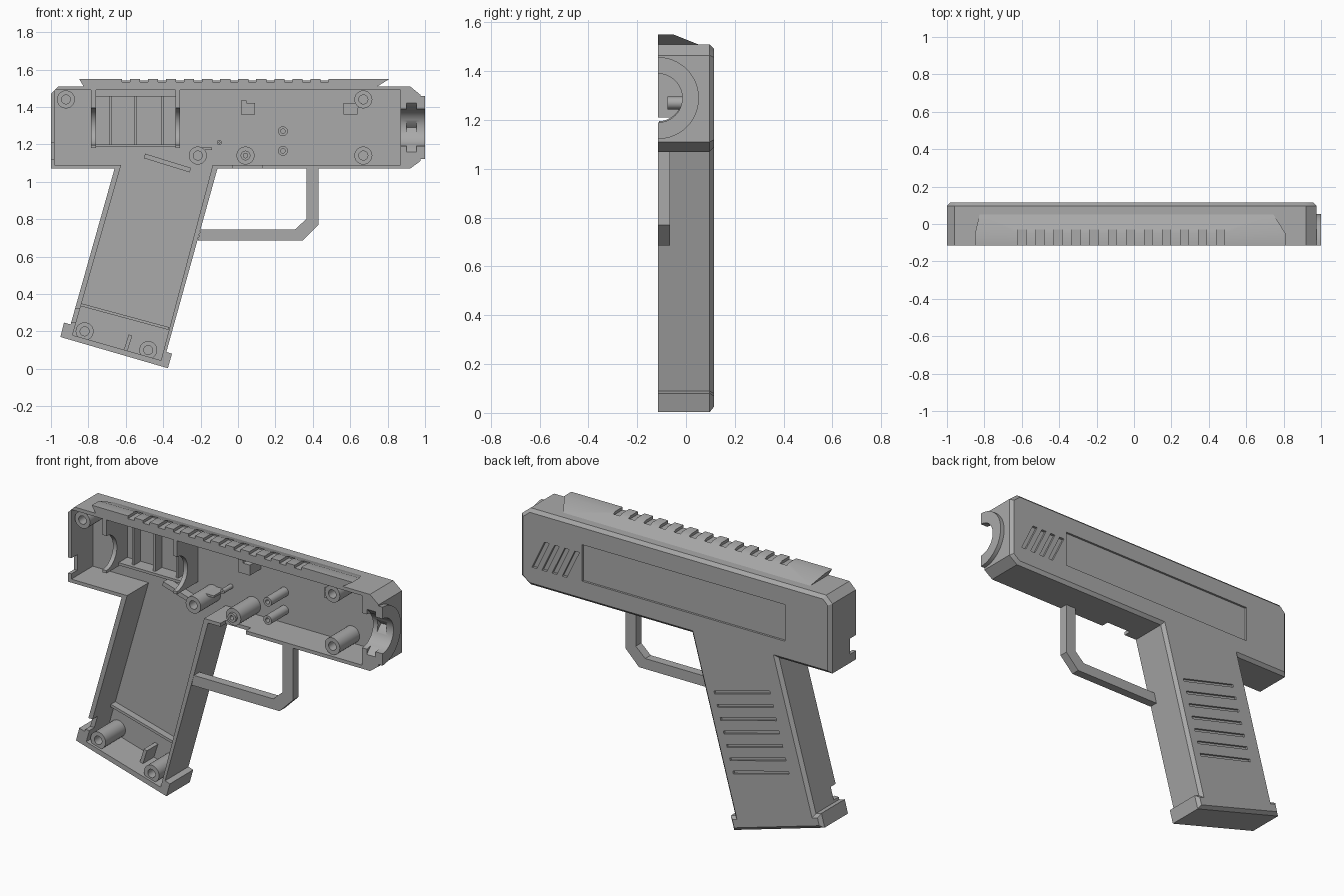
import bpy, bmesh
from math import sin, cos, pi, radians

if "Cube" in bpy.data.objects:
    bpy.data.objects.remove(bpy.data.objects["Cube"], do_unlink=True)

FRONT, BACK, WALL = -0.115, 0.115, 0.08

grey = bpy.data.materials.new("plain grey")
grey.use_nodes = True
COLOUR = (0.4, 0.4, 0.4, 1)
grey.diffuse_color = COLOUR
grey.node_tree.nodes["Principled BSDF"].inputs["Base Color"].default_value = COLOUR


def finish(name, bm):
    bmesh.ops.recalc_face_normals(bm, faces=bm.faces)
    mesh = bpy.data.meshes.new(name)
    bm.to_mesh(mesh)
    bm.free()
    mesh.materials.append(grey)
    ob = bpy.data.objects.new(name, mesh)
    bpy.context.collection.objects.link(ob)
    smooth(ob)
    return ob


def smooth(ob):
    for p in ob.data.polygons:
        p.use_smooth = True
    ob.data.set_sharp_from_angle(angle=radians(30))


def prism(name, pts, a, b, axis="y", bevel=0):
    """Extrude an outline: (x, z) along y, or (y, z) along x."""
    bm = bmesh.new()
    place = (lambda u, v, t: (u, t, v)) if axis == "y" else (lambda u, v, t: (t, u, v))
    ends = [[bm.verts.new(place(u, v, t)) for u, v in pts] for t in (a, b)]
    bm.faces.new(ends[0])
    far = bm.faces.new(ends[1])
    n = len(pts)
    for i in range(n):
        j = (i + 1) % n
        bm.faces.new((ends[0][i], ends[0][j], ends[1][j], ends[1][i]))
    if bevel:
        bmesh.ops.recalc_face_normals(bm, faces=bm.faces)
        bmesh.ops.bevel(bm, geom=list(far.edges), offset=bevel, segments=1,
                        affect="EDGES", profile=0.5)
    return finish(name, bm)


def rect(u0, u1, v0, v1):
    return [(u0, v0), (u1, v0), (u1, v1), (u0, v1)]


def bar(p, q, w):
    """Thin rectangle running from p to q."""
    dx, dz = q[0] - p[0], q[1] - p[1]
    k = w / 2 / (dx * dx + dz * dz) ** 0.5
    nx, nz = -dz * k, dx * k
    return [(p[0] + nx, p[1] + nz), (q[0] + nx, q[1] + nz),
            (q[0] - nx, q[1] - nz), (p[0] - nx, p[1] - nz)]


def arc(r, z, start=-90, end=90, n=24):
    angles = [radians(start + (end - start) * i / n) for i in range(n + 1)]
    return [(FRONT + r * cos(t), z + r * sin(t)) for t in angles]


def tube(name, x, z, r, hole, y0, y1):
    """Hollow screw post standing on the back wall."""
    bm = bmesh.new()
    loop = [(hole, y0), (r, y0), (r, y1), (hole, y1)]
    vs = [bm.verts.new((x + a, y, z)) for a, y in loop]
    es = [bm.edges.new((vs[i], vs[(i + 1) % 4])) for i in range(4)]
    bmesh.ops.spin(bm, geom=vs + es, cent=(x, 0, z), axis=(0, 1, 0),
                   angle=2 * pi, steps=28, use_merge=True)
    bmesh.ops.remove_doubles(bm, verts=bm.verts, dist=1e-5)
    return finish(name, bm)


def cut(ob, *cutters):
    for c in cutters:
        c.hide_render = True
        m = ob.modifiers.new("cut", "BOOLEAN")
        m.operation, m.solver, m.object = "DIFFERENCE", "EXACT", c
    dg = bpy.context.evaluated_depsgraph_get()
    mesh = bpy.data.meshes.new_from_object(ob.evaluated_get(dg))
    ob.modifiers.clear()
    ob.data = mesh
    smooth(ob)
    for c in cutters:
        bpy.data.objects.remove(c, do_unlink=True)


# Outer shell: upper body, raked handle and base lip in one outline
outline = [(-1, 1.07), (-1, 1.47), (-0.96, 1.51), (0.92, 1.51), (0.975, 1.465),
           (0.975, 1.11), (0.92, 1.07), (-0.11, 1.07), (-0.383, 0.09), (-0.353, 0.08),
           (-0.375, 0.003), (-0.95, 0.17), (-0.93, 0.247), (-0.895, 0.237), (-0.66, 1.07)]
shell = prism("half_shell", outline, FRONT, BACK, bevel=0.018)

# Hollow inside, barrel bore and its angular retaining groove
cavity = [(-0.98, 1.09), (-0.98, 1.49), (0.87, 1.49), (0.87, 1.09), (-0.135, 1.09),
          (-0.412, 0.045), (-0.885, 0.18), (-0.625, 1.09)]
BORE = 1.29
cutters = [
    prism("cavity", cavity, -0.3, WALL),
    prism("bore", arc(0.1, BORE, -180, 180 - 7.5, 47), 0.8, 1.2, "x"),
    prism("groove", arc(0.13, BORE, -180, 90, 3), 0.9, 0.955, "x"),
    prism("rear_notch", rect(-1.1, -0.96, 1.12, 1.21), -0.3, -0.06),
    prism("handle_notch", rect(-0.95, -0.82, 0.25, 0.32), -0.3, -0.07),
    prism("trigger_opening", rect(-0.03, 0.13, 1.0, 1.12), -0.3, -0.07),
    # Sunken side panel
    prism("panel", rect(-0.71, 0.58, 1.185, 1.395), BACK - 0.012, 0.2),
]
# Slanted vents near the muzzle
for i in range(4):
    x = 0.9 - 0.064 * i
    cutters.append(prism("vent", [(x, 1.18), (x - 0.03, 1.18), (x - 0.11, 1.345), (x - 0.08, 1.345)],
                         BACK - 0.015, 0.2))
# Handle finger grooves
for i in range(7):
    x, z = -0.26 - 0.02 * i, 0.77 - 0.0715 * i
    cutters.append(prism("finger_groove", bar((x, z), (x - 0.355, z + 0.094), 0.016),
                         BACK - 0.012, 0.2))
cut(shell, *cutters)

# Muzzle ring
prism("muzzle_ring", arc(0.168, BORE) + arc(0.1, BORE)[::-1], 0.97, 1.0, "x")

# Top rail with slanted ends and cross slots
profile = [(FRONT, 1.5), (FRONT, 1.55), (-0.05, 1.55), (0.05, 1.51), (0.05, 1.5)]
rail = prism("top_rail", profile, -0.85, 0.81, "x")
for v in rail.data.vertices:
    v.co.x -= (1.55 - v.co.z) * (1.6 if v.co.x > 0 else -0.6)
cut(rail, *[prism("slot", rect(x, x + 0.042, 1.534, 1.6), -0.3, -0.03)
            for x in [-0.62 + 0.0965 * i for i in range(12)]])

# Trigger guard
prism("trigger_guard", [(0.43, 1.08), (0.43, 0.77), (0.345, 0.685), (-0.215, 0.685),
                        (-0.2, 0.745), (0.305, 0.745), (0.365, 0.8), (0.365, 1.08)],
      FRONT, -0.065)

# Screw posts and small pins
posts = [(-0.92, 1.44), (0.67, 1.44), (0.67, 1.14), (0.04, 1.14),
         (-0.215, 1.14), (-0.82, 0.2), (-0.48, 0.1)]
for x, z in posts:
    tube("screw_post", x, z, 0.048, 0.024, -0.1, WALL + 0.005)
for z in (1.165, 1.27):
    tube("trigger_pin", 0.24, z, 0.026, 0.012, -0.075, WALL + 0.005)
tube("post_tip", 0.04, 1.14, 0.026, 0.012, -0.114, 0)
tube("small_pin", -0.1, 1.21, 0.013, 0.003, 0.0, WALL + 0.005)

# Motor compartment: end walls with round bites, shelf, top bar and ribs
bite = [(WALL + 0.005, 1.18), (WALL + 0.005, 1.492), (FRONT + 0.005, 1.492)]
bite += arc(0.1, 1.295, 87, -87) + [(FRONT + 0.005, 1.18)]
for x in (-0.785, -0.335):
    prism("compartment_wall", bite, x, x + 0.025, "x")
prism("compartment_shelf", rect(-0.785, -0.31, 1.185, 1.2), 0.0, WALL + 0.005)
prism("compartment_bar", rect(-0.77, -0.33, 1.455, 1.492), -0.02, WALL + 0.005)
for x in (-0.69, -0.555, -0.41):
    prism("compartment_rib", rect(x, x + 0.015, 1.19, 1.46), 0.02, WALL + 0.005)

# Inner ribs, stops and brackets
prism("handle_rib", bar((-0.85, 0.345), (-0.37, 0.215), 0.015), 0.04, WALL + 0.005)
prism("slanted_rib", bar((-0.5, 1.138), (-0.255, 1.062), 0.025), 0.03, WALL + 0.005)
prism("base_bracket", bar((-0.605, 0.085), (-0.575, 0.18), 0.02), -0.02, WALL + 0.005)
prism("upper_stop", [(0.015, 1.36), (0.09, 1.36), (0.09, 1.42), (0.045, 1.42),
                     (0.045, 1.435), (0.015, 1.435)], -0.02, WALL + 0.005)
prism("front_stop", [(0.565, 1.36), (0.64, 1.36), (0.64, 1.39), (0.66, 1.42),
                     (0.565, 1.42)], -0.02, WALL + 0.005)
prism("post_web", rect(-0.2, -0.14, 1.17, 1.182), -0.02, WALL + 0.005)
